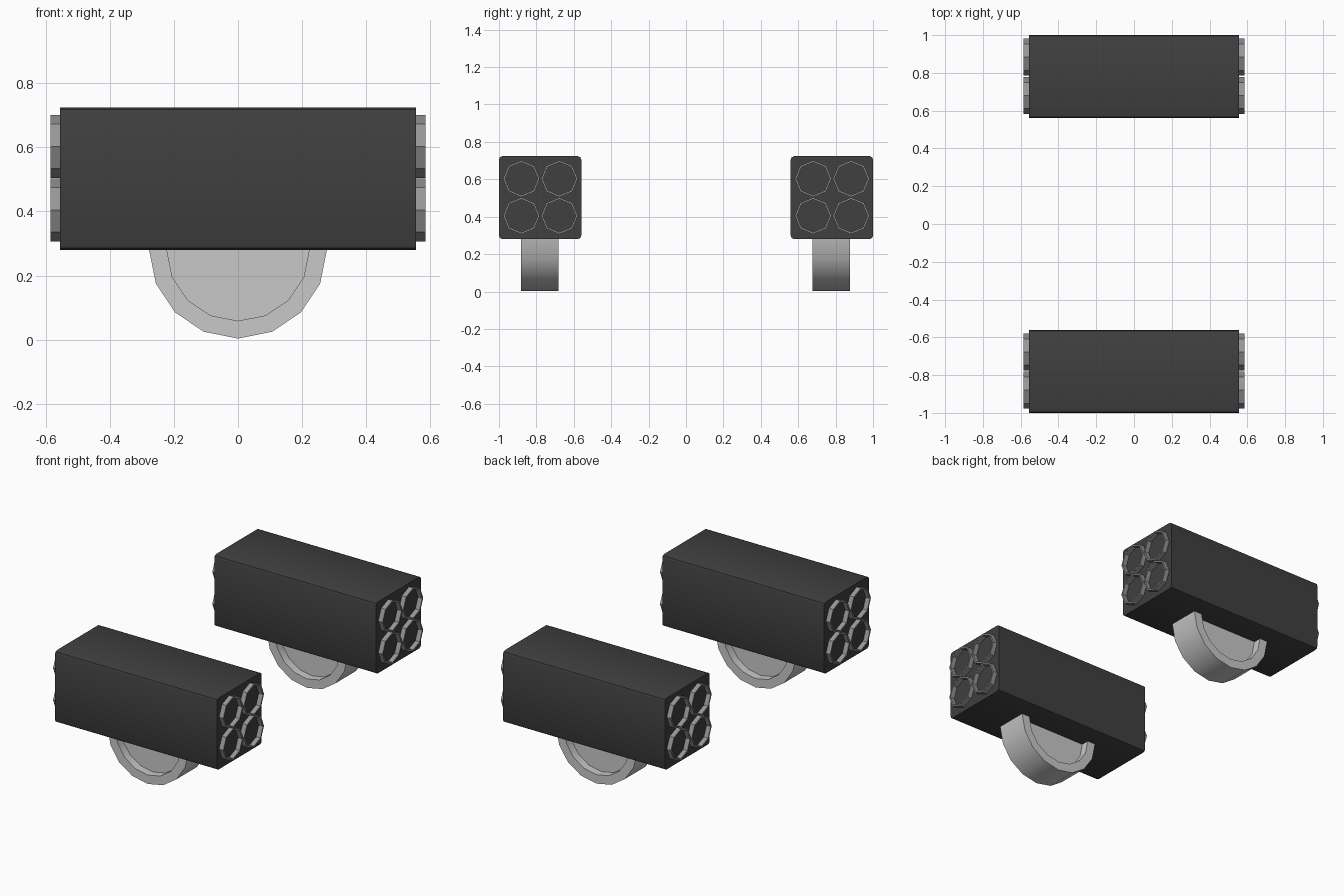
import bpy, bmesh
from math import pi, sin, cos, radians

cube = bpy.data.objects.get("Cube")
if cube:
    bpy.data.objects.remove(cube)


def material(name, value):
    m = bpy.data.materials.new(name)
    m.use_nodes = True
    col = (value, value, value, 1)
    m.diffuse_color = col
    m.node_tree.nodes["Principled BSDF"].inputs["Base Color"].default_value = col
    return m


DARK = material("charcoal", 0.05)
MID = material("mid grey", 0.31)
LIGHT = material("light grey", 0.58)


def finish(bm, name, mat, loc):
    bmesh.ops.recalc_face_normals(bm, faces=bm.faces)
    me = bpy.data.meshes.new(name)
    bm.to_mesh(me)
    bm.free()
    me.materials.append(mat)
    ob = bpy.data.objects.new(name, me)
    ob.location = loc
    bpy.context.collection.objects.link(ob)
    bpy.ops.object.select_all(action="DESELECT")
    ob.select_set(True)
    bpy.context.view_layer.objects.active = ob
    bpy.ops.object.shade_smooth_by_angle(angle=radians(32))
    return ob


def loft(bm, rings, closed=True):
    """Bridge consecutive rings of points; returns the vertex rings."""
    vs = [[bm.verts.new(p) for p in ring] for ring in rings]
    n = len(vs[0])
    for a, b in zip(vs, vs[1:]):
        for i in range(n if closed else n - 1):
            j = (i + 1) % n
            bm.faces.new((a[i], a[j], b[j], b[i]))
    return vs


def pod_box(name, y):
    # Long box with its lengthwise edges rounded
    bm = bmesh.new()
    bmesh.ops.create_cube(bm, size=1)
    bmesh.ops.scale(bm, vec=(1.11, 0.44, 0.443), verts=bm.verts)
    long_edges = [e for e in bm.edges if abs(e.verts[0].co.x - e.verts[1].co.x) > 1]
    bmesh.ops.bevel(bm, geom=long_edges, offset=0.018, segments=2, profile=0.5,
                    affect="EDGES")
    finish(bm, name, DARK, (0, y, 0.502))


def tube(name, side, y, z):
    # Eight-sided cup: (distance along x, radius) from outer base to inner floor
    profile = [(0.54, 0.098), (0.584, 0.098), (0.584, 0.088), (0.46, 0.088)]
    bm = bmesh.new()
    rings = loft(bm, [[(side * x, r * sin(k * pi / 4), r * cos(k * pi / 4))
                       for k in range(8)] for x, r in profile])
    bm.faces.new(rings[-1])
    finish(bm, name, MID, (0, y, z))


def half_wheel(name, y):
    # Lower half disc with a raised rim on both flat sides
    profile = [(0.222, -0.05), (0.222, -0.1), (0.277, -0.1),
               (0.277, 0.1), (0.222, 0.1), (0.222, 0.05)]
    bm = bmesh.new()
    arcs = loft(bm, [[(r * cos(k * pi / 8), d, -r * sin(k * pi / 8))
                      for k in range(9)] for r, d in profile], closed=False)
    for arc in (arcs[0], arcs[-1]):
        bm.faces.new(arc)
    # Flat top closing against the box
    bm.faces.new([a[0] for a in arcs] + [a[-1] for a in reversed(arcs)])
    finish(bm, name, LIGHT, (0, y, 0.281))


for end, y in (("front", -0.78), ("back", 0.78)):
    pod_box(end + "_pod", y)
    half_wheel(end + "_half_wheel", y - 0.003)
    for side, sname in ((1, "left"), (-1, "right")):
        for dy in (-0.1, 0.103):
            for z, level in ((0.405, "lower"), (0.603, "upper")):
                depth = "inner" if dy * y < 0 else "outer"
                tube(f"{end}_{sname}_{level}_{depth}_tube", side, y + dy, z)
